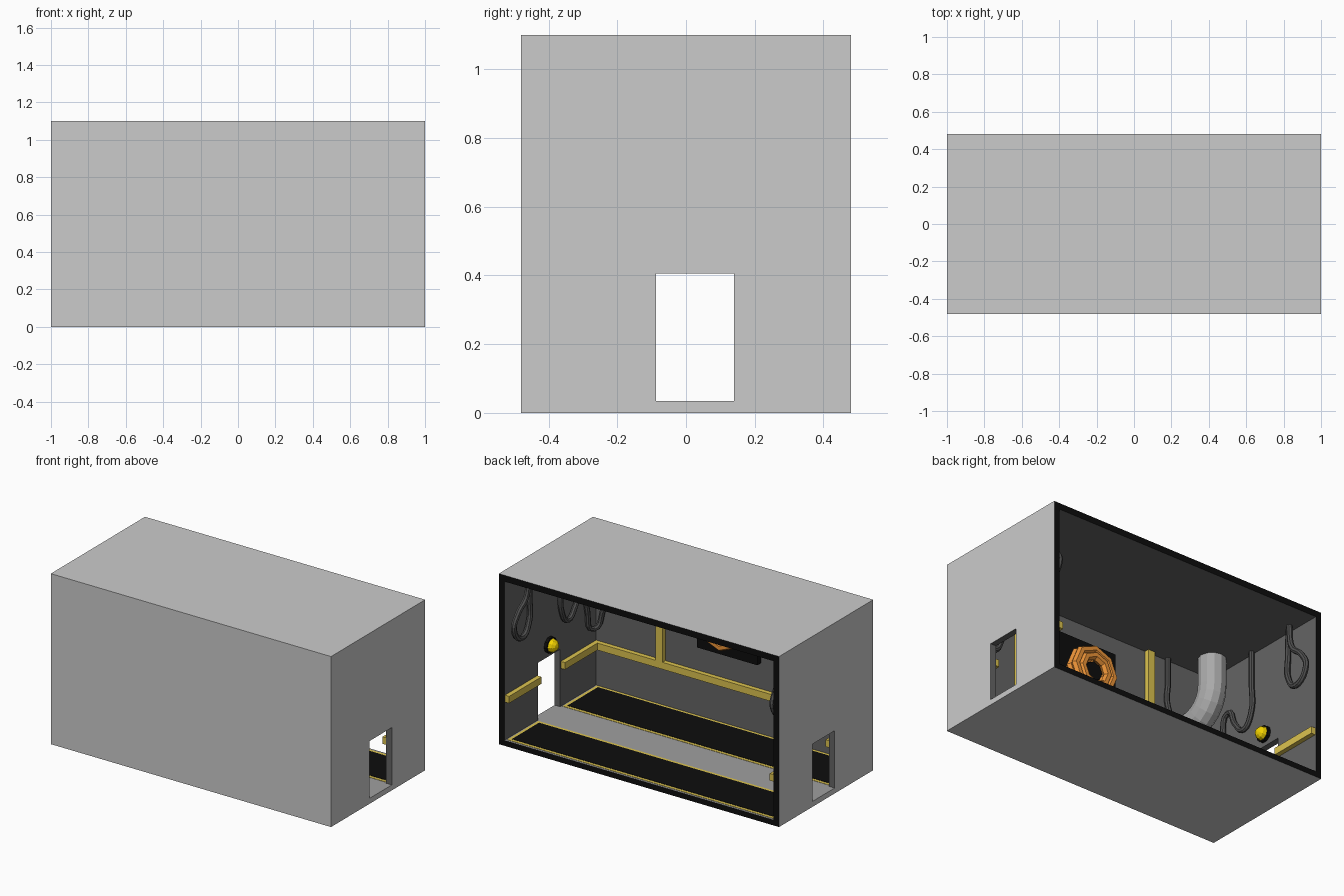
import bpy, math
from mathutils import Vector

if "Cube" in bpy.data.objects:
    bpy.data.objects.remove(bpy.data.objects["Cube"])

def mat(name, r, g, b):
    m = bpy.data.materials.new(name)
    m.diffuse_color = (r, g, b, 1)
    m.use_nodes = True
    m.node_tree.nodes["Principled BSDF"].inputs["Base Color"].default_value = m.diffuse_color
    return m

BLACK = mat("black", .004, .004, .004)
DARK = mat("dark_wall", .13, .13, .13)
FLOOR = mat("walkway_grey", .35, .35, .35)
YELLOW = mat("safety_yellow", .72, .55, .08)
LAMP = mat("lamp_yellow", .9, .65, 0)
ORANGE = mat("hose_orange", .85, .3, .04)
CABLE = mat("cable_grey", .08, .08, .08)
PIPE = mat("pipe_grey", .4, .4, .4)

def box(name, x0, x1, y0, y1, z0, z1, m=None):
    bpy.ops.mesh.primitive_cube_add(size=1, location=((x0+x1)/2, (y0+y1)/2, (z0+z1)/2))
    o = bpy.context.object
    o.name = name
    o.scale = (abs(x1-x0), abs(y1-y0), abs(z1-z0))
    bpy.ops.object.transform_apply(location=True, rotation=True, scale=True)
    if m:
        o.data.materials.append(m)
    return o

def tube(name, pts, radius, m, kind='BEZIER', res=2):
    c = bpy.data.curves.new(name, 'CURVE')
    c.dimensions = '3D'
    c.bevel_depth, c.bevel_resolution, c.resolution_u = radius, res, 5
    sp = c.splines.new(kind)
    if kind == 'BEZIER':
        sp.bezier_points.add(len(pts)-1)
        for b, p in zip(sp.bezier_points, pts):
            b.co = p
            b.handle_left_type = b.handle_right_type = 'AUTO'
    else:
        sp.points.add(len(pts)-1)
        for b, p in zip(sp.points, pts):
            b.co = (*p, 1)
    sp.use_smooth = False
    c.materials.append(m)
    o = bpy.data.objects.new(name, c)
    bpy.context.collection.objects.link(o)
    bpy.ops.object.select_all(action='DESELECT')
    o.select_set(True)
    bpy.context.view_layer.objects.active = o
    bpy.ops.object.convert(target='MESH')

# Shell: solid block, hollowed from the back, with a doorway through both ends
IX, IY, F, C = .96, -.455, .035, 1.06
shell = box("room_shell", -1, 1, -.48, .48, 0, 1.1)
cutters = [box("room_cutter", -IX, IX, IY, .7, F, C),
           box("door_cutter", -1.2, 1.2, -.088, .14, F, .405)]
for c in cutters:
    mod = shell.modifiers.new(c.name, 'BOOLEAN')
    mod.operation, mod.solver, mod.object = 'DIFFERENCE', 'EXACT', c
bpy.context.view_layer.objects.active = shell
for c in cutters:
    bpy.ops.object.modifier_apply(modifier=c.name)
    bpy.data.objects.remove(c)
shell.data.materials.clear()
for m in (None, DARK, BLACK, FLOOR):
    shell.data.materials.append(m)
for p in shell.data.polygons:
    c, n = p.center, p.normal
    if n.y > .9 and c.y > .47:
        p.material_index = 2
    elif abs(c.x) > .99 and abs(n.x) > .9 or c.y < -.475 or c.z > 1.09 or c.z < .01:
        p.material_index = 0
    elif n.z > .9 and c.z < .1:
        p.material_index = 3
    else:
        p.material_index = 1

# Black floor panels with yellow borders on both sides of the walkway
for side, y0, y1 in (("front", -.45, -.1), ("back", .15, .465)):
    box(side + "_floor_border", -.95, .95, y0, y1, F-.01, F+.002, YELLOW)
    box(side + "_floor_panel", -.93, .93, y0+.02, y1-.02, F-.01, F+.004, BLACK)

# Yellow rails and posts
R0, R1, T = .28, .325, .03
box("front_rail", -IX, IX, IY, IY+T, R0, R1, YELLOW)
for s in (-1, 1):
    box("post", s*.49-.025, s*.49+.025, IY, IY+T, R1, C, YELLOW)
    box("end_rail_front", s*IX, s*(IX-T), IY+T, -.095, R0, R1, YELLOW)
    box("end_rail_back", s*IX, s*(IX-T), .145, .475, R0, R1, YELLOW)

    # Lamp above each door
    bpy.ops.mesh.primitive_cylinder_add(vertices=10, radius=.052, depth=.02,
        location=(s*(IX-.01), .025, .48), rotation=(0, math.pi/2, 0))
    bpy.context.object.name = "lamp_base"
    bpy.context.object.data.materials.append(BLACK)
    bpy.ops.mesh.primitive_uv_sphere_add(segments=10, ring_count=6, radius=.043,
        location=(s*(IX-.02), .025, .48), rotation=(0, math.pi/2, 0))
    bpy.context.object.name = "lamp_dome"
    bpy.context.object.data.materials.append(LAMP)

    # Hanging cable near the open side
    loop = [(.26, C), (.26, .88), (.265, .74), (.34, .655), (.435, .74),
            (.40, .83), (.32, .91), (.30, C)]
    tube("hanging_cable", [(s*(.94-.004*i), y, z) for i, (y, z) in enumerate(loop)], .018, CABLE)

    # Long cable draped round the corner
    drape = [(.94, -.07, C), (.94, -.07, .85), (.94, -.075, .66), (.94, -.14, .58),
             (.94, -.22, .65), (.94, -.28, .75), (.94, -.335, .57), (.93, -.39, .43),
             (.89, -.435, .56), (.80, -.435, .72), (.70, -.435, .63), (.62, -.435, .74),
             (.62, -.435, .9), (.62, -.435, C)]
    tube("draped_cable", [(s*x, y, z) for x, y, z in drape], .017, CABLE)

    # Big pipe bending from the ceiling into the front wall
    bend = [(s*.82, -.46+.18*math.cos(a), .88-.18*math.sin(a))
            for a in [math.radians(15*i) for i in range(7)]]
    tube("bent_pipe", [(s*.82, -.28, C)] + bend, .083, PIPE, 'POLY', 4)

# Coiled hose on a black wall panel
box("hose_panel", -.215, .215, IY, -.42, .49, .93, BLACK)
bpy.ops.mesh.primitive_cylinder_add(vertices=8, radius=.06, depth=.07,
    location=(0, -.39, .715), rotation=(math.pi/2, 0, 0))
bpy.context.object.name = "hose_hub"
bpy.context.object.data.materials.append(BLACK)
for R, y in ((.145, -.395), (.095, -.395), (.14, -.355), (.095, -.35)):
    bpy.ops.mesh.primitive_torus_add(major_segments=8, minor_segments=6, major_radius=R,
        minor_radius=.026, location=(0, y, .715), rotation=(math.pi/2, 0, 0))
    bpy.context.object.name = "hose_coil"
    bpy.context.object.data.materials.append(ORANGE)
